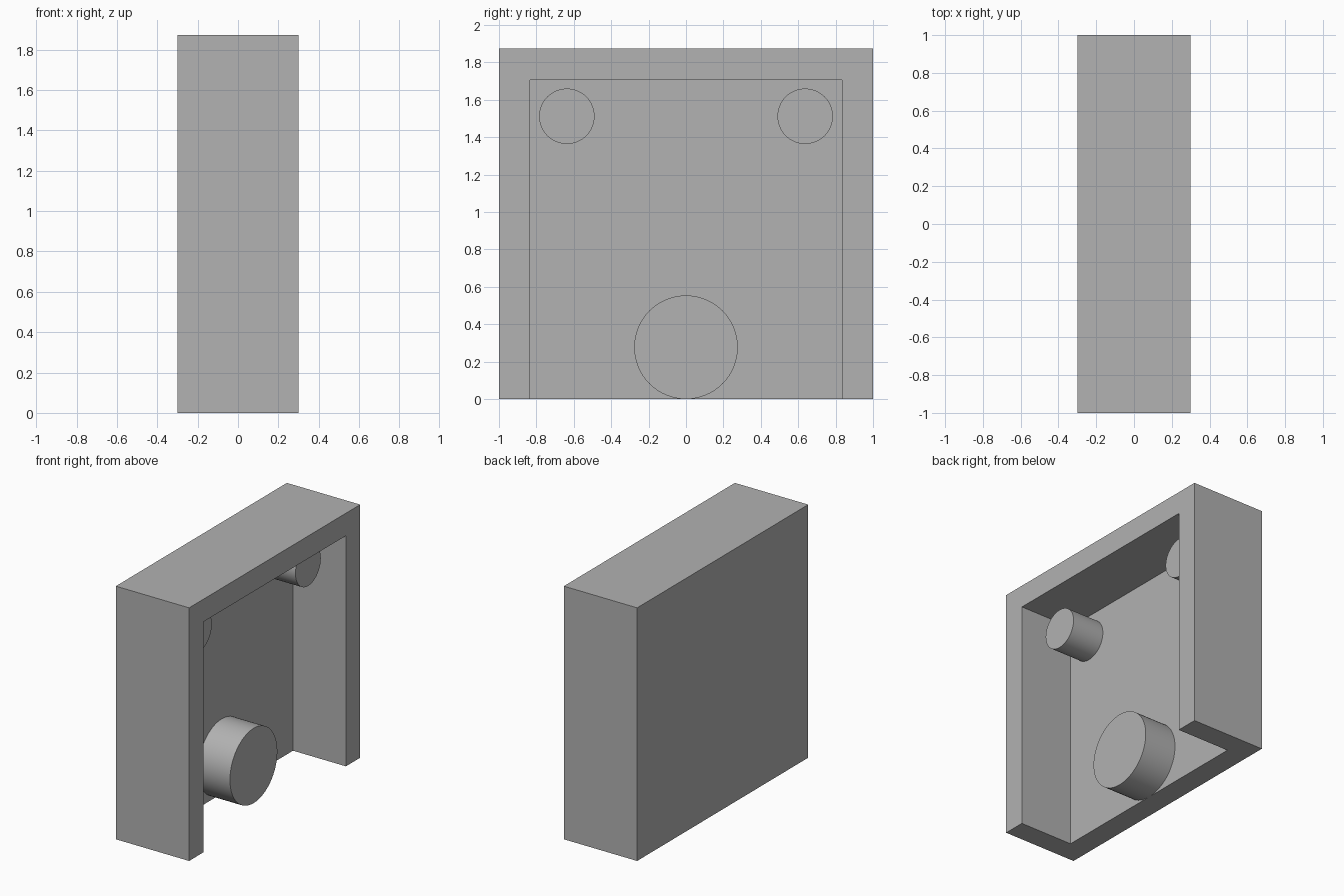
import bpy
import bmesh
import math
from mathutils import Matrix, Vector

if "Cube" in bpy.data.objects:
    bpy.data.objects.remove(bpy.data.objects["Cube"], do_unlink=True)

HALF_X, HALF_Y, HEIGHT = 0.3, 1.0, 1.873
WALL = 0.167
FLOOR_X = -HALF_X + WALL      # inner face of the closed side
PEG_END = 0.128

grey = bpy.data.materials.new("plain grey")
grey.use_nodes = True
colour = (0.445, 0.445, 0.445, 1)
grey.diffuse_color = colour
grey.node_tree.nodes["Principled BSDF"].inputs["Base Color"].default_value = colour


def finish(name, bm):
    bmesh.ops.recalc_face_normals(bm, faces=bm.faces)
    mesh = bpy.data.meshes.new(name)
    bm.to_mesh(mesh)
    bm.free()
    mesh.materials.append(grey)
    obj = bpy.data.objects.new(name, mesh)
    bpy.context.collection.objects.link(obj)
    return obj


def box(name, low, high):
    bm = bmesh.new()
    low, high = Vector(low), Vector(high)
    place = Matrix.Translation((low + high) / 2) @ Matrix.Diagonal((*(high - low), 1))
    bmesh.ops.create_cube(bm, size=1, matrix=place)
    return finish(name, bm)


def peg(name, y, z, radius):
    start = FLOOR_X - 0.02    # slightly sunk into the closed side
    bm = bmesh.new()
    place = Matrix.Translation(((start + PEG_END) / 2, y, z)) @ Matrix.Rotation(math.pi / 2, 4, "Y")
    bmesh.ops.create_cone(bm, cap_ends=True, segments=64, radius1=radius, radius2=radius,
                          depth=PEG_END - start, matrix=place)
    obj = finish(name, bm)
    bpy.ops.object.select_all(action="DESELECT")
    obj.select_set(True)
    bpy.context.view_layer.objects.active = obj
    bpy.ops.object.shade_smooth_by_angle(angle=math.radians(30))


# Housing: a block hollowed out from one side and open at the bottom
housing = box("housing", (-HALF_X, -HALF_Y, 0), (HALF_X, HALF_Y, HEIGHT))
cutter = box("cavity_cutter", (FLOOR_X, WALL - HALF_Y, -0.2), (HALF_X + 0.2, HALF_Y - WALL, HEIGHT - WALL))
cutter.hide_render = True
cutter.hide_set(True)
cut = housing.modifiers.new("cavity", "BOOLEAN")
cut.operation = "DIFFERENCE"
cut.solver = "EXACT"
cut.object = cutter

# Pegs inside the cavity
peg("large_peg", 0, 0.277, 0.277)
for side, label in ((-1, "front"), (1, "back")):
    peg(label + "_small_peg", side * 0.637, 1.512, 0.148)
